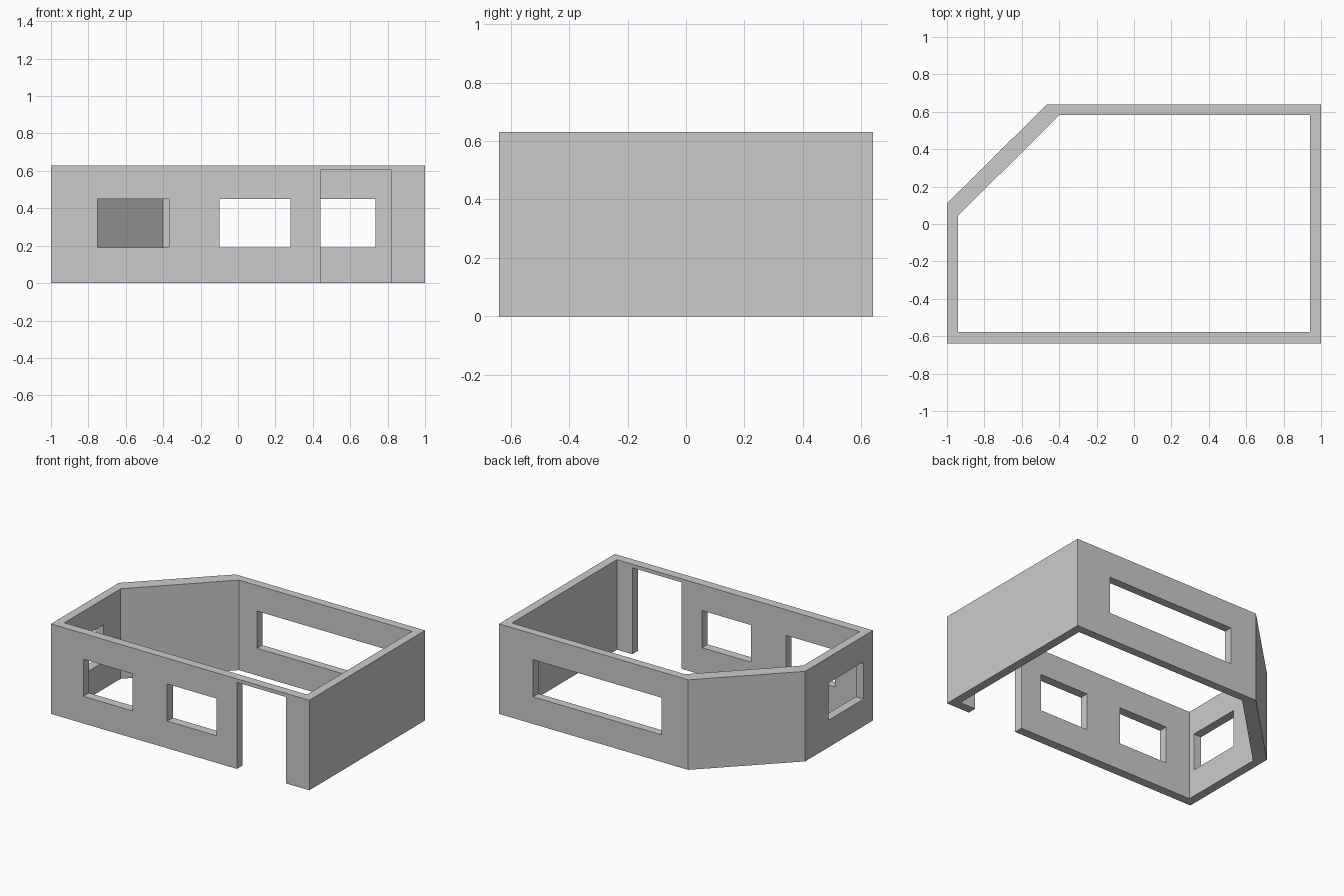
import bpy
import bmesh
from mathutils import Matrix, Vector

if "Cube" in bpy.data.objects:
    bpy.data.objects.remove(bpy.data.objects["Cube"])

HEIGHT = 0.63
OUTER = [(-1, -0.64), (1, -0.64), (1, 0.64), (-0.465, 0.64), (-1, 0.11)]
INNER = [(-0.94, -0.578), (0.94, -0.578), (0.94, 0.582), (-0.4, 0.582), (-0.94, 0.045)]


def new_object(name, bm):
    bmesh.ops.recalc_face_normals(bm, faces=bm.faces)
    mesh = bpy.data.meshes.new(name)
    bm.to_mesh(mesh)
    bm.free()
    obj = bpy.data.objects.new(name, mesh)
    bpy.context.collection.objects.link(obj)
    return obj


# Wall ring with one cut corner, open at top and bottom
bm = bmesh.new()
rings = [[bm.verts.new((x, y, z)) for x, y in outline]
         for outline, z in ((OUTER, 0), (OUTER, HEIGHT), (INNER, HEIGHT), (INNER, 0))]
for a, b in zip(rings, rings[1:] + rings[:1]):
    for i in range(len(a)):
        j = (i + 1) % len(a)
        bm.faces.new((a[i], a[j], b[j], b[i]))
walls = new_object("house_walls", bm)

# Openings: name, minimum corner, maximum corner
OPENINGS = [
    ("front_window_left", (-0.75, -0.7, 0.19), (-0.37, -0.5, 0.45)),
    ("front_window_right", (-0.10, -0.7, 0.19), (0.28, -0.5, 0.45)),
    ("front_door", (0.44, -0.7, -0.1), (0.82, -0.5, 0.605)),
    ("back_window", (-0.26, 0.5, 0.19), (0.735, 0.7, 0.45)),
    ("side_window", (-1.1, -0.535, 0.19), (-0.85, -0.145, 0.45)),
]
cutters = []
for name, low, high in OPENINGS:
    low, high = Vector(low), Vector(high)
    bm = bmesh.new()
    bmesh.ops.create_cube(bm, size=1, matrix=Matrix.LocRotScale(
        (low + high) / 2, None, high - low))
    cutter = new_object(name + "_cutter", bm)
    cutter.hide_render = True
    cutters.append(cutter)
    cut = walls.modifiers.new(name, 'BOOLEAN')
    cut.operation = 'DIFFERENCE'
    cut.solver = 'EXACT'
    cut.object = cutter

# Apply the cuts and discard the helpers
bpy.context.view_layer.objects.active = walls
walls.select_set(True)
for name, _, _ in OPENINGS:
    bpy.ops.object.modifier_apply(modifier=name)
for cutter in cutters:
    bpy.data.objects.remove(cutter)
